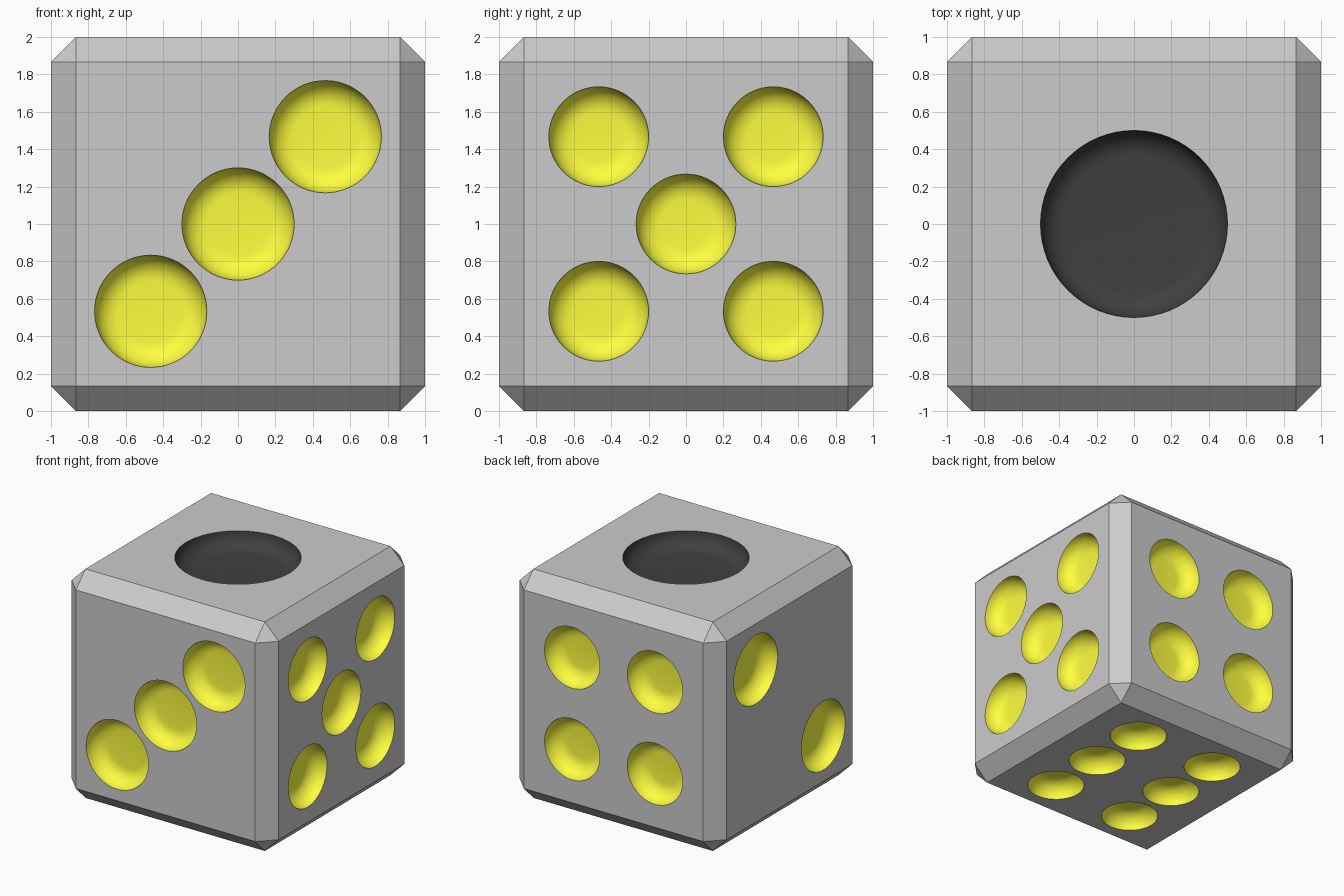
import bpy, bmesh, math
from mathutils import Matrix, Vector

if "Cube" in bpy.data.objects:
    bpy.data.objects.remove(bpy.data.objects["Cube"])

U = 2 / 15          # chamfer width, also dish depth and rounding
SEG, ARC = 64, 8


def material(name, color):
    m = bpy.data.materials.new(name)
    m.diffuse_color = color
    m.use_nodes = True
    m.node_tree.nodes["Principled BSDF"].inputs["Base Color"].default_value = m.diffuse_color
    return m


slots = [None,
         material("yellow_paint", (1, 1, 0.05, 1)),
         material("black_paint", (0.05, 0.05, 0.05, 1))]


def make_object(name, bm):
    me = bpy.data.meshes.new(name)
    bm.to_mesh(me)
    bm.free()
    for m in slots:
        me.materials.append(m)
    ob = bpy.data.objects.new(name, me)
    bpy.context.collection.objects.link(ob)
    return ob


# die body: chamfered cube
bm = bmesh.new()
bmesh.ops.create_cube(bm, size=2, matrix=Matrix.Translation((0, 0, 1)))
bmesh.ops.bevel(bm, geom=bm.edges[:], offset=U, segments=1, affect='EDGES')
body = make_object("die_body", bm)

# pip cutters: flat-floored dishes with a rounded wall
cut = bmesh.new()


def add_pip(matrix, r, mat):
    rings = [(r, 0.05)] + [
        (r - U + U * math.cos(a), -U * math.sin(a))
        for a in (math.pi / 2 * i / ARC for i in range(ARC + 1))]
    loops = []
    for rad, z in rings:
        loops.append([cut.verts.new(matrix @ Vector((
            rad * math.cos(2 * math.pi * k / SEG),
            rad * math.sin(2 * math.pi * k / SEG), z))) for k in range(SEG)])
    faces = [cut.faces.new(loops[0]), cut.faces.new(loops[-1][::-1])]
    for a, b in zip(loops, loops[1:]):
        for k in range(SEG):
            j = (k + 1) % SEG
            faces.append(cut.faces.new((a[k], b[k], b[j], a[j])))
    for f in faces:
        f.material_index = mat


d, q, h = 3.5 * U, 3 * U, 4 * U
corners = [(x, y) for x in (-1, 1) for y in (-1, 1)]
X, Y, Z = Vector((1, 0, 0)), Vector((0, 1, 0)), Vector((0, 0, 1))
# per side: right axis, up axis, pip radius, material slot, pip centres
sides = [
    (X, Y, 0.5, 2, [(0, 0)]),                                            # top
    (-Y, Z, 0.3, 1, [(-d, d), (d, -d)]),                                 # left
    (X, Z, 0.3, 1, [(-d, -d), (0, 0), (d, d)]),                          # front
    (-X, Z, 2 * U, 1, [(q * x, q * y) for x, y in corners]),             # back
    (Y, Z, 2 * U, 1, [(d * x, d * y) for x, y in corners] + [(0, 0)]),   # right
    (X, -Y, 1.75 * U, 1, [(x, y) for x in (-q, q) for y in (-h, 0, h)]),  # bottom
]
for u, v, r, mat, centres in sides:
    n = u.cross(v)
    frame = Matrix((u, v, n)).transposed().to_4x4()
    for x, y in centres:
        add_pip(Matrix.Translation(Z + n + u * x + v * y) @ frame, r, mat)
bmesh.ops.recalc_face_normals(cut, faces=cut.faces[:])
cutter = make_object("pip_cutter", cut)
cutter.hide_render = True

# carve the pips, keeping the paint colours on the carved faces
bpy.context.view_layer.objects.active = body
body.select_set(True)
mod = body.modifiers.new("pips", 'BOOLEAN')
mod.operation = 'DIFFERENCE'
mod.solver = 'EXACT'
mod.material_mode = 'INDEX'
mod.object = cutter
bpy.ops.object.modifier_apply(modifier=mod.name)
bpy.data.objects.remove(cutter)
bpy.ops.object.shade_smooth_by_angle(angle=math.radians(30))
